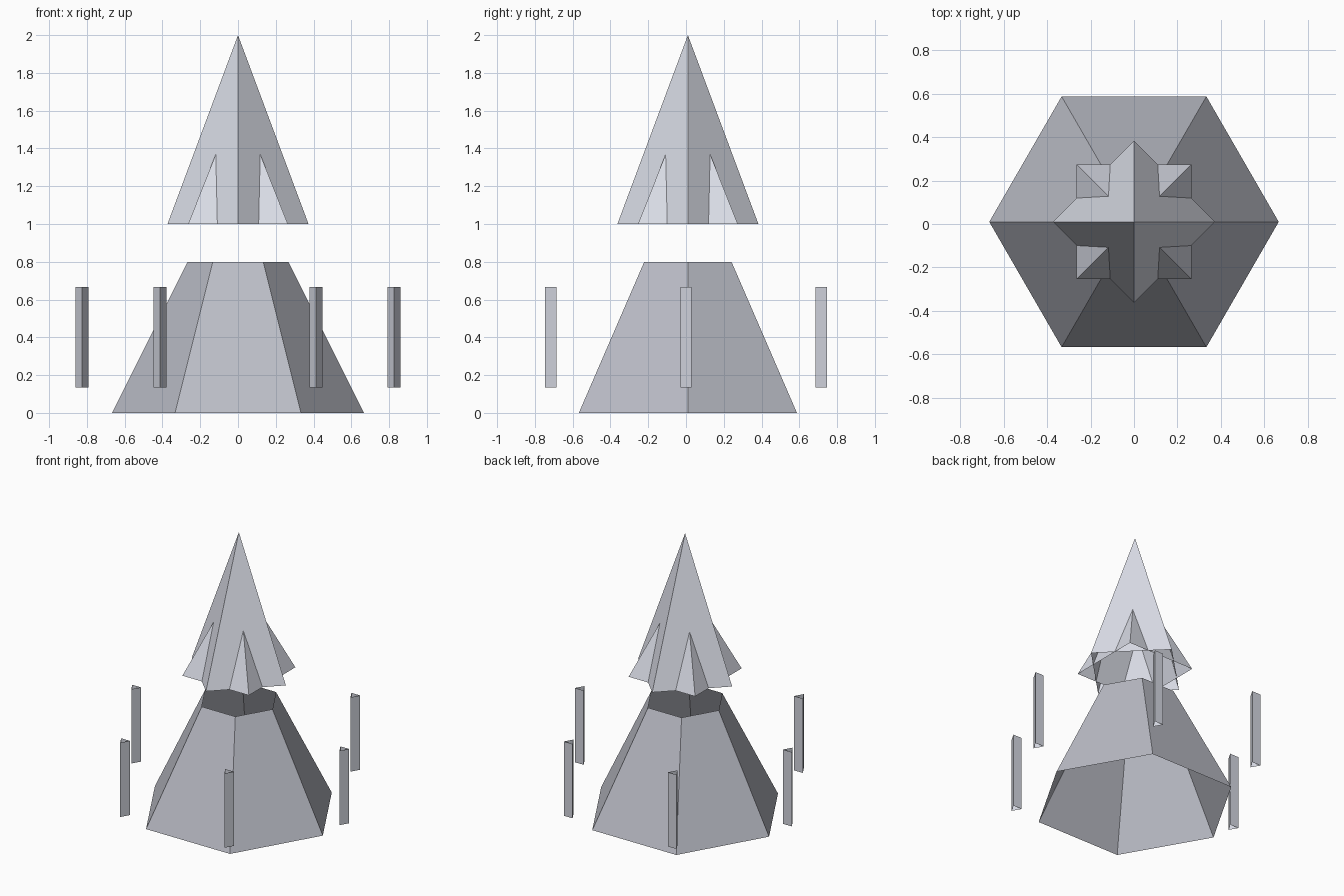
import bpy
import math

# Remove the default cube only
cube = bpy.data.objects.get("Cube")
if cube:
    bpy.data.objects.remove(cube, do_unlink=True)

UNIT = 2 / 15       # design module
CENTRE_Y = 0.01     # axis of the whole structure


def make_material(name, colour):
    mat = bpy.data.materials.new(name)
    mat.use_nodes = True
    mat.diffuse_color = (*colour, 1)
    mat.node_tree.nodes["Principled BSDF"].inputs["Base Color"].default_value = (*colour, 1)
    return mat


def open_shell(name, sides, r_low, r_high, z_low, z_high, mat, turn=0, x=0, y=0):
    """Flat-faced cone, frustum or prism wall without end caps."""
    def ring(r, z):
        steps = [turn + math.tau * i / sides for i in range(sides)]
        return [(r * math.cos(a), r * math.sin(a), z) for a in steps]

    verts = ring(r_low, z_low)
    if r_high:
        verts += ring(r_high, z_high)
        faces = [(i, (i + 1) % sides, (i + 1) % sides + sides, i + sides)
                 for i in range(sides)]
    else:
        verts.append((0, 0, z_high))
        faces = [(i, (i + 1) % sides, sides) for i in range(sides)]
    mesh = bpy.data.meshes.new(name)
    mesh.from_pydata(verts, [], faces)
    mesh.materials.append(mat)
    obj = bpy.data.objects.new(name, mesh)
    obj.location = (x, CENTRE_Y + y, 0)
    bpy.context.collection.objects.link(obj)
    return obj


stone = make_material("base grey", (0.50, 0.51, 0.57))
pale = make_material("spire pale grey", (0.74, 0.76, 0.84))
post = make_material("post grey", (0.66, 0.68, 0.75))

# Six-sided hollow base
open_shell("base", 6, 5 * UNIT, 2 * UNIT, 0, 6 * UNIT, stone)

# Floating star spire: a tall pyramid crossed by a shorter one
open_shell("tall_spire", 4, 2.8 * UNIT, 0, 1, 2, pale)
open_shell("short_spire", 4, 2.8 * UNIT, 0, 1, 1 + 5 * UNIT, pale, turn=math.pi / 4)

# Ring of floating three-sided posts, each with an edge to the front
for i in range(6):
    a = math.tau * i / 6
    open_shell(f"floating_post_{i + 1}", 3, 0.3 * UNIT, 0.3 * UNIT, UNIT, 5 * UNIT, post,
               turn=-math.pi / 2, x=6.2 * UNIT * math.cos(a), y=6.2 * UNIT * math.sin(a))
